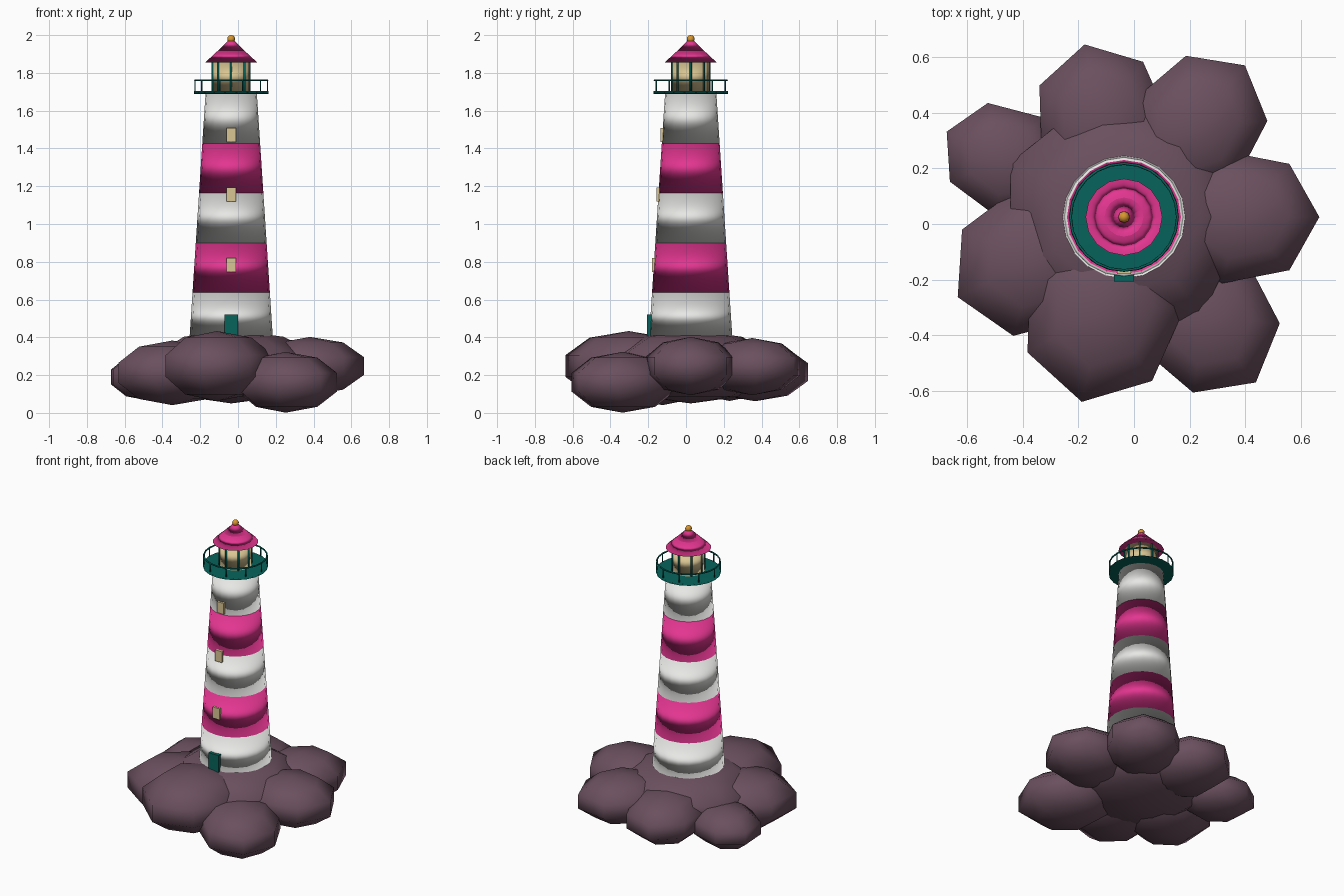
import bpy, bmesh, math
from mathutils import Matrix, Vector

if "Cube" in bpy.data.objects:
    bpy.data.objects.remove(bpy.data.objects["Cube"])

HX, HY = -0.036, 0.025   # tower axis


def mat(name, r, g, b):
    m = bpy.data.materials.new(name)
    m.diffuse_color = (r, g, b, 1)
    m.use_nodes = True
    m.node_tree.nodes["Principled BSDF"].inputs["Base Color"].default_value = m.diffuse_color
    return m


ROCK = mat("mauve rock", 0.145, 0.08, 0.112)
WHITE = mat("white paint", 0.8, 0.8, 0.78)
PINK = mat("pink paint", 0.77, 0.036, 0.28)
TEAL = mat("teal metal", 0.002, 0.125, 0.105)
CREAM = mat("cream glass", 0.70, 0.565, 0.295)
GOLD = mat("gold", 0.68, 0.305, 0.03)


def finish(bm, name, material, smooth=True):
    bmesh.ops.recalc_face_normals(bm, faces=bm.faces)
    for f in bm.faces:
        f.smooth = smooth
    me = bpy.data.meshes.new(name)
    bm.to_mesh(me)
    bm.free()
    me.materials.append(material)
    ob = bpy.data.objects.new(name, me)
    bpy.context.collection.objects.link(ob)
    return ob


def add_cone(bm, x, y, z0, z1, r0, r1, n):
    bmesh.ops.create_cone(bm, cap_ends=True, cap_tris=False, segments=n,
                          radius1=r0, radius2=r1, depth=z1 - z0,
                          matrix=Matrix.Translation((x, y, (z0 + z1) / 2)))


def cone(name, material, z0, z1, r0, r1, n=20):
    bm = bmesh.new()
    add_cone(bm, HX, HY, z0, z1, r0, r1, n)
    ob = finish(bm, name, material)
    # rounded shading pulled towards the end caps
    ob.modifiers.new("soft_shading", 'WEIGHTED_NORMAL').mode = 'FACE_AREA'
    return ob


def ball(name, material, x, y, z, size, n, rings, turn=0.0):
    # one vertex column points along local x, then the ball is stretched and turned
    bm = bmesh.new()
    m = Matrix.Translation((x, y, z)) @ Matrix.Rotation(turn, 4, 'Z') \
        @ Matrix.Diagonal((*size, 1)) @ Matrix.Rotation(-math.pi / 2, 4, 'Z')
    bmesh.ops.create_uvsphere(bm, u_segments=n, v_segments=rings, radius=1, matrix=m)
    return finish(bm, name, material)


def box(name, material, x0, x1, y0, y1, z0, z1):
    bm = bmesh.new()
    m = Matrix.Translation(((x0 + x1) / 2, (y0 + y1) / 2, (z0 + z1) / 2)) \
        @ Matrix.Diagonal((x1 - x0, y1 - y0, z1 - z0, 1))
    bmesh.ops.create_cube(bm, size=1, matrix=m)
    return finish(bm, name, material, False)


def posts(name, material, count, ring, r, z0, z1):
    bm = bmesh.new()
    for i in range(count):
        a = math.tau * i / count
        add_cone(bm, HX + ring * math.cos(a), HY + ring * math.sin(a), z0, z1, r, r, 6)
    return finish(bm, name, material)


# rocky island: a middle rock and a ring of seven (reach, half width, centre z)
ball("middle_rock", ROCK, HX, HY, 0.245, (0.475, 0.475, 0.195), 7, 5)
rocks = [(0.702, 0.257, 0.248), (0.697, 0.252, 0.245), (0.636, 0.257, 0.216),
         (0.707, 0.211, 0.19), (0.663, 0.285, 0.212), (0.681, 0.309, 0.248),
         (0.760, 0.268, 0.162)]
for i, (reach, w, z) in enumerate(rocks):
    a = math.tau * i / 7
    d = reach - 0.951 * 1.17 * w
    ball(f"outer_rock_{i + 1}", ROCK, HX + d * math.cos(a), HY + d * math.sin(a),
         z, (1.17 * w, w, 0.6 * w), 7, 5, a)

# tower: five tapering bands
Z0, Z1, R0, R1 = 0.375, 1.688, 0.222, 0.136


def tower_r(z):
    return R0 + (R1 - R0) * (z - Z0) / (Z1 - Z0)


for i in range(5):
    a = Z0 + (Z1 - Z0) * i / 5
    b = Z0 + (Z1 - Z0) * (i + 1) / 5
    cone(f"tower_band_{i + 1}", PINK if i % 2 else WHITE, a, b, tower_r(a), tower_r(b))

# door and windows on the front
box("door", TEAL, HX - 0.036, HX + 0.036, -0.207, -0.17, 0.38, 0.52)
for i, z in enumerate((0.782, 1.155, 1.47)):
    y = HY - tower_r(z)
    box(f"window_{i + 1}", CREAM, HX - 0.025, HX + 0.025, y - 0.010, y + 0.018,
        z - 0.037, z + 0.037)

# gallery with railing
cone("gallery_deck", TEAL, 1.687, 1.704, 0.197, 0.197, 20)
posts("railing_posts", TEAL, 10, 0.192, 0.004, 1.70, 1.761)
bm = bmesh.new()
rings = []
for i in range(24):
    a = math.tau * i / 24
    ring = []
    for j in range(6):
        b = math.tau * j / 6
        r = 0.192 + 0.005 * math.cos(b)
        ring.append(bm.verts.new((HX + r * math.cos(a), HY + r * math.sin(a),
                                  1.761 + 0.005 * math.sin(b))))
    rings.append(ring)
for i in range(24):
    p, q = rings[i], rings[(i + 1) % 24]
    for j in range(6):
        k = (j + 1) % 6
        bm.faces.new((p[j], q[j], q[k], p[k]))
finish(bm, "railing_ring", TEAL)

# lantern room
cone("lantern_glass", CREAM, 1.70, 1.86, 0.098, 0.098, 16)
posts("lantern_bars", TEAL, 8, 0.098, 0.006, 1.70, 1.86)

# roof in two tiers with a finial
cone("roof_lower", PINK, 1.855, 1.918, 0.138, 0.07, 16)
cone("roof_upper", PINK, 1.918, 1.975, 0.07, 0.012, 16)
ball("finial", GOLD, HX, HY, 1.979, (0.021, 0.021, 0.021), 8, 6)
